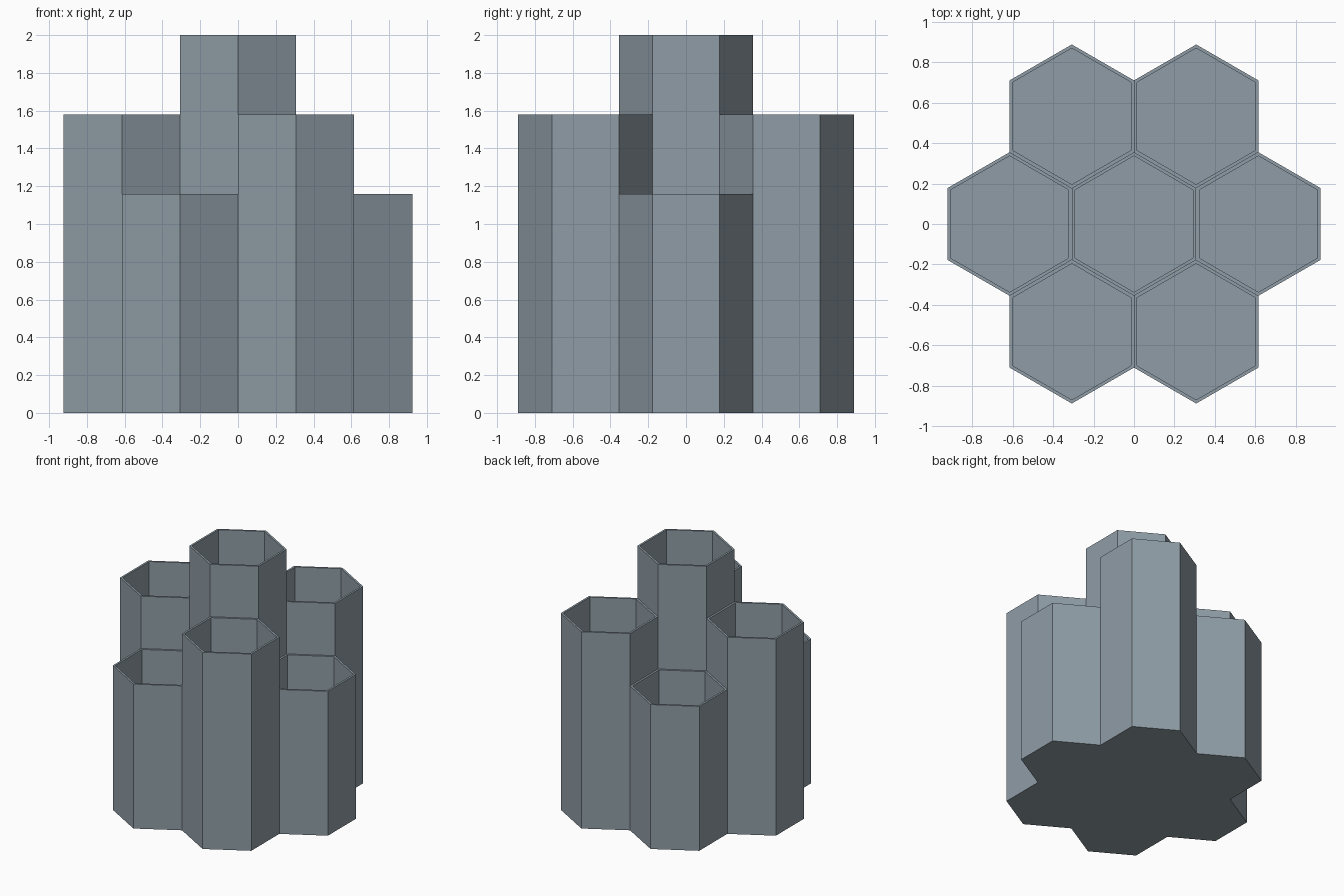
import bpy, bmesh, math

if "Cube" in bpy.data.objects:
    bpy.data.objects.remove(bpy.data.objects["Cube"])

R = 0.3553            # outer corner radius of each tube
A = R * math.cos(math.pi / 6)   # flat-to-centre distance
WALL = 0.016
FLOOR = 0.02

mat = bpy.data.materials.new("slate_grey")
mat.diffuse_color = (0.275, 0.335, 0.38, 1)
mat.use_nodes = True
mat.node_tree.nodes["Principled BSDF"].inputs["Base Color"].default_value = mat.diffuse_color


def hex_cup(name, cx, cy, height):
    """Open hexagonal cup with thin walls and a closed floor."""
    bm = bmesh.new()

    def ring(apothem, z):
        r = apothem / math.cos(math.pi / 6)
        return [bm.verts.new((cx + r * math.cos(math.radians(30 + 60 * i)),
                              cy + r * math.sin(math.radians(30 + 60 * i)), z))
                for i in range(6)]

    # outer bottom, outer rim, inner rim, inner floor
    rings = [ring(A, 0), ring(A, height), ring(A - WALL, height), ring(A - WALL, FLOOR)]
    for lo, hi in zip(rings, rings[1:]):
        for i in range(6):
            j = (i + 1) % 6
            bm.faces.new((lo[i], lo[j], hi[j], hi[i]))
    bm.faces.new(rings[0][::-1])
    bm.faces.new(rings[-1])
    bmesh.ops.recalc_face_normals(bm, faces=bm.faces)
    mesh = bpy.data.meshes.new(name)
    bm.to_mesh(mesh)
    bm.free()
    mesh.materials.append(mat)
    bpy.context.collection.objects.link(bpy.data.objects.new(name, mesh))


# Tall centre cup, with six around it alternating low and medium
hex_cup("centre_cup", 0, 0, 2.0)
names = ["right", "back_right", "back_left", "left", "front_left", "front_right"]
for i, side in enumerate(names):
    a = math.radians(60 * i)
    hex_cup(side + "_cup", 2 * A * math.cos(a), 2 * A * math.sin(a), 1.58 if i % 2 else 1.16)
